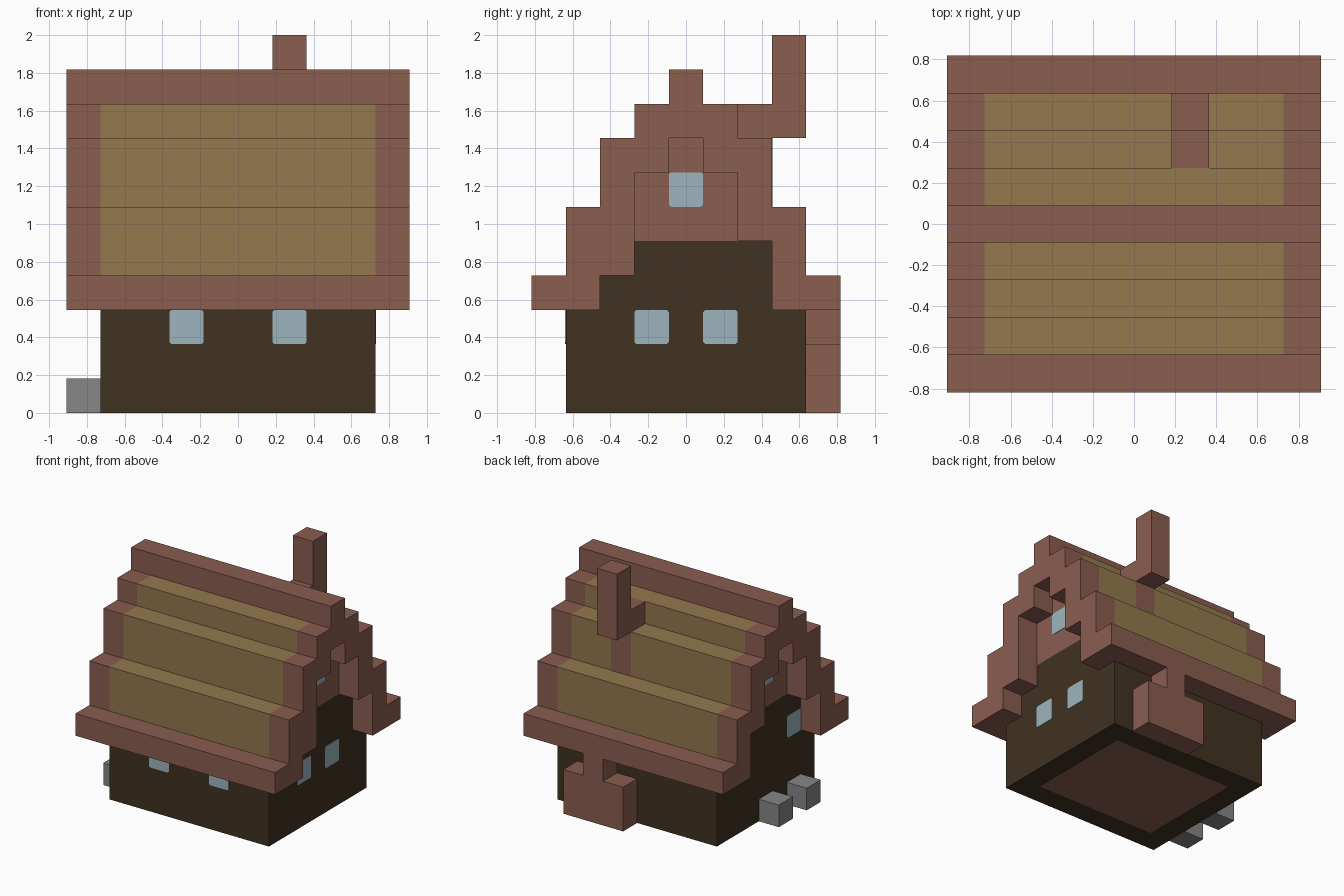
import bpy
import bmesh
from mathutils import Vector

cube = bpy.data.objects.get("Cube")
if cube:
    bpy.data.objects.remove(cube, do_unlink=True)

U = 2 / 11  # one building block


def material(name, rgb):
    lin = [((c / 255 + 0.055) / 1.055) ** 2.4 for c in rgb] + [1.0]
    m = bpy.data.materials.new(name)
    m.use_nodes = True
    m.diffuse_color = lin
    m.node_tree.nodes["Principled BSDF"].inputs["Base Color"].default_value = lin
    return m


BRICK = material("brick red", (138, 93, 80))
THATCH = material("thatch tan", (147, 120, 78))
TIMBER = material("dark timber", (64, 50, 33))
GLASS = material("pale blue glass", (157, 181, 190))
STONE = material("grey stone", (134, 134, 134))


def prism(name, profile, lo, hi, mats, axis="x", cuts=(), rule=None):
    """Extrude a profile (in blocks) along x or y, cut it, colour faces by rule."""
    bm = bmesh.new()
    place = (lambda p, t: (t, p[0], p[1])) if axis == "x" else (lambda p, t: (p[0], t, p[1]))
    face = bm.faces.new([bm.verts.new(place(p, lo)) for p in profile])
    ext = bmesh.ops.extrude_face_region(bm, geom=[face])
    shift = Vector(place((0, 0), hi - lo))
    bmesh.ops.translate(bm, vec=shift, verts=[g for g in ext["geom"] if isinstance(g, bmesh.types.BMVert)])
    for co, no in cuts:
        bmesh.ops.bisect_plane(bm, geom=bm.verts[:] + bm.edges[:] + bm.faces[:], plane_co=co, plane_no=no)
    bmesh.ops.recalc_face_normals(bm, faces=bm.faces[:])
    if rule:
        for f in bm.faces:
            f.material_index = rule(f.calc_center_median(), f.normal)
    bmesh.ops.scale(bm, vec=(U, U, U), verts=bm.verts[:])
    me = bpy.data.meshes.new(name)
    bm.to_mesh(me)
    bm.free()
    for m in mats:
        me.materials.append(m)
    ob = bpy.data.objects.new(name, me)
    bpy.context.collection.objects.link(ob)
    return ob


def box(name, x, y, z, mat):
    return prism(name, [(y[0], z[0]), (y[1], z[0]), (y[1], z[1]), (y[0], z[1])], x[0], x[1], [mat])


def window(name, axis, face, centre, z):
    """Thin pane with clipped corners, standing just proud of a wall."""
    a, b = 0.5, 0.44
    ring = [(-b, -a), (b, -a), (a, -b), (a, b), (b, a), (-b, a), (-a, b), (-a, -b)]
    pane = [(centre + p, z + 0.5 + q) for p, q in ring]
    prism(name, pane, face - 0.02, face + 0.02, [GLASS], axis)


def mirrored(half):
    return half + [(-y, z) for y, z in reversed(half)]


# House core: walls and stepped thatch in one solid
def core_rule(c, n):
    if n.z < -0.5:
        return 0 if abs(c.x) < 3 and abs(c.y) < 2.5 else 2
    if abs(n.x) > 0.5:
        return 2 if c.z < 5 else 0
    return 1 if c.z > 4 else 2


steps = [(3.5, 0), (3.5, 6), (2.5, 6), (2.5, 8), (1.5, 8), (1.5, 9)]
cuts = [((0, 0, 4), (0, 0, 1)), ((0, 0, 5), (0, 0, 1))]
for s in (-1, 1):
    cuts += [((3 * s, 0, 0), (1, 0, 0)), ((0, 2.5 * s, 0), (0, 1, 0))]
prism("house_core", mirrored(steps), -4, 4, [BRICK, THATCH, TIMBER], cuts=cuts, rule=core_rule)

# Stepped gable frames around the arched recesses
for name, lo, drop in (("left_gable_frame", 4, 4), ("right_gable_frame", -5, 5)):
    outer = [(3.5, 3), (3.5, 6), (2.5, 6), (2.5, 8), (1.5, 8), (1.5, 9)]
    inner = [(0.5, 8), (0.5, 7), (1.5, 7), (1.5, 5), (2.5, 5), (2.5, 3)]
    front = [(-y, drop if z == 5 else z) for y, z in reversed(inner)]
    prism(name, mirrored(outer) + front + inner, lo, lo + 1, [BRICK])

# Ridge and eaves
box("roof_ridge", (-5, 5), (-0.5, 0.5), (9, 10), BRICK)
box("front_eave", (-5, 5), (-4.5, -3.5), (3, 4), BRICK)
box("back_eave", (-5, 5), (3.5, 4.5), (3, 4), BRICK)

# Chimney: hearth, flue, strip through the thatch and bent stack
box("hearth", (0, 3), (3.5, 4.5), (0, 2), BRICK)
box("flue", (1, 2), (3.5, 4.5), (2, 3), BRICK)
box("flue_strip", (1, 2), (2.49, 2.52), (6, 8), BRICK)
stack = [(1.5, 8), (3.5, 8), (3.5, 11), (2.5, 11), (2.5, 9), (1.5, 9)]
prism("chimney_stack", stack, 1, 2, [BRICK])

# Stone blocks beside the right wall
for name, y in (("stone_block_middle", 0), ("stone_block_front", -2)):
    box(name, (-5, -4), (y - 0.5, y + 0.5), (0, 1), STONE)

# Windows
for side, s in (("left", 1), ("right", -1)):
    window("front_window_" + side, "y", -3.5, 1.5 * s, 2)
    window("gable_window_" + side, "x", 4 * s, 0, 6)
for end, s in (("front", -1), ("back", 1)):
    window("left_wall_window_" + end, "x", 4, s, 2)
window("right_wall_window", "x", -4, -2, 3)
